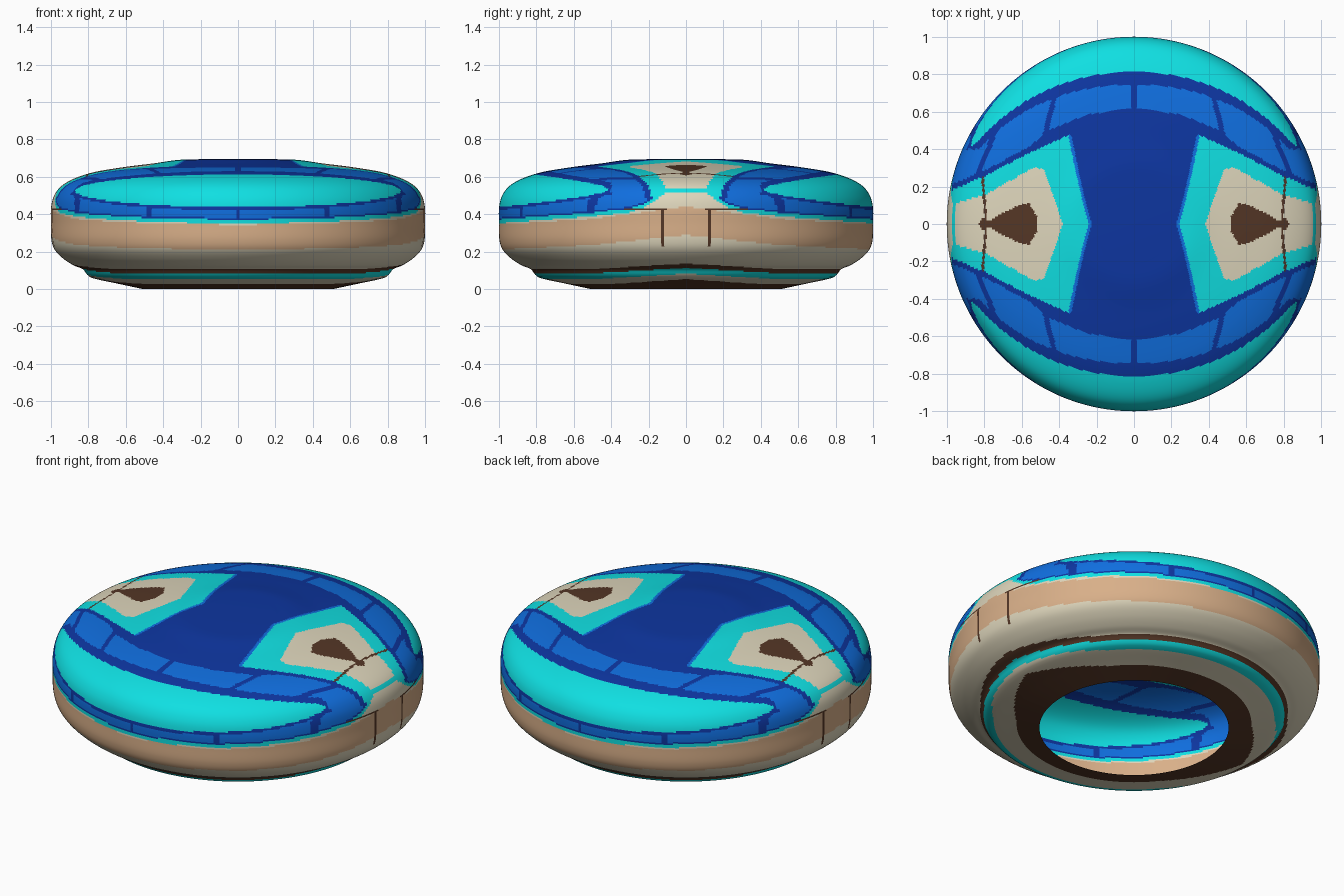
import bpy
import bmesh
import math
from mathutils import Vector

cube = bpy.data.objects.get("Cube")
if cube:
    bpy.data.objects.remove(cube, do_unlink=True)

# Flat colours
PALETTE = {
    "dark_blue": (0.004, 0.036, 0.35),
    "mid_blue": (0.005, 0.155, 0.73),
    "cyan": (0.005, 0.74, 0.76),
    "beige": (0.73, 0.67, 0.50),
    "tan": (0.69, 0.43, 0.25),
    "dark_brown": (0.089, 0.037, 0.019),
}
DARK, BLUE, CYAN, BEIGE, TAN, BROWN = range(len(PALETTE))


def make_material(name, rgb):
    mat = bpy.data.materials.new(name)
    mat.use_nodes = True
    colour = (*rgb, 1.0)
    mat.diffuse_color = colour
    bsdf = next(n for n in mat.node_tree.nodes if n.type == "BSDF_PRINCIPLED")
    bsdf.inputs["Base Color"].default_value = colour
    return mat


def lerp(points, t):
    """Piecewise linear curve through (t, value) points."""
    if t <= points[0][0]:
        return points[0][1]
    for (t0, v0), (t1, v1) in zip(points, points[1:]):
        if t <= t1:
            return v0 + (v1 - v0) * (t - t0) / (t1 - t0)
    return points[-1][1]


# Painted outlines: heights by depth, then half-depths by width
TAN_LOW = [(0, .29), (.5, .235), (1, .21)]
TAN_TOP = [(0, .44), (.15, .42), (.5, .375), (1, .345)]
BAND_LOW = [(.1, .54), (.17, .49), (.22, .455), (.3, .43), (.5, .408), (1, .372)]
PANEL = [(.35, .475), (.55, .385), (.78, .265), (1, .17)]
INNER = [(0, .62), (.25, .585), (.46, .5), (.55, .42), (.78, .295), (1, .2)]
DIAMOND = [(.38, 0), (.48, .29), (.53, .305), (.8, .155), (1, .1)]
SPOT = [(.52, .04), (.56, .11), (.62, .1), (.77, .02), (.81, .03), (.83, 0)]


def paint_base(r, y, z):
    if z < .07 and r < .63 + .13 * max(0, 1 - y / .4):
        return BROWN
    level = z - .03 * max(0, 1 - y / .5)
    if .083 < level < .106:
        return BROWN
    return CYAN if .052 < level <= .083 else BEIGE


def paint_panel(x, y, z):
    """Five-sided end panel with a spot and a thin cross line."""
    if .52 < x < .83 and y < lerp(SPOT, x):
        return BROWN
    if z > .5 and abs(x - .79 - .08 * y) < .007:
        return BROWN
    return BEIGE if x > .38 and y < lerp(DIAMOND, x) else CYAN


def paint(x, y, z):
    """Colour of a point; the pattern is mirrored in x and y."""
    r = math.hypot(x, y)
    x, y = abs(x), abs(y)
    if z < .2:
        return paint_base(r, y, z)
    # Side seams and the tan belt
    if x > .8 and abs(y - .13) < .006 and .22 < z < .42:
        return BROWN
    if x > .8 and .1 < y < .33 and abs(z - .43 + .03 * (y - .1)) < .004:
        return BROWN
    if z < lerp(TAN_LOW, y):
        return BEIGE
    if z < lerp(TAN_TOP, y):
        return TAN
    # Edge under the blue band
    low = lerp(BAND_LOW, y)
    if z < low - .02:
        return BEIGE
    if z < low:
        return CYAN
    # Cyan lens and its dark outline
    rise = z - .525
    if y > .4:
        if math.hypot(x / .87, rise / .088) < 1:
            return CYAN
        if math.hypot(x / .91, rise / .105) < 1:
            return DARK
    # End panels and their trim
    edge = .24 + .11 * (y / .47) ** .85
    if y < lerp(PANEL, x):
        if x > edge:
            return paint_panel(x, y, z)
        if x > edge - .016:
            return BLUE
    # Band cells between dark dividers
    if y < lerp(INNER, x) or z < low + .009:
        return DARK
    if z > .5:
        dividers = (0, .47 + (.5 - y) * .25, .78 + (.4 - y) * .4)
    else:
        dividers = (0, .47, .86)
    return DARK if any(abs(x - d) < .014 for d in dividers) else BLUE


# Lathe profile (radius, height), from the open base up to the flat top
PROFILE = [(.51, 0), (.65, .03), (.77, .056), (.805, .075), (.83, .106),
           (.88, .127), (.935, .163), (.98, .21), (.998, .265), (1, .35),
           (1, .43), (.985, .495), (.945, .55), (.87, .593), (.76, .627),
           (.6, .653), (.45, .672), (.32, .69), (.2, .694)]
SEGMENTS = 400
STEP = .009


def smooth_profile(points):
    """Catmull-Rom rings spaced evenly along the profile."""
    pts = [Vector(p) for p in points]
    pts = [2 * pts[0] - pts[1]] + pts + [2 * pts[-1] - pts[-2]]
    rings = []
    for a, b, c, d in zip(pts, pts[1:], pts[2:], pts[3:]):
        n = max(2, round((c - b).length / STEP))
        for i in range(n):
            t = i / n
            rings.append(b + .5 * t * ((c - a) + t * (2 * a - 5 * b + 4 * c - d
                                       + t * (3 * b - a - 3 * c + d))))
    return rings + [pts[-2]]


# Thin shell, open underneath
bm = bmesh.new()
angles = [math.tau * (i + .5) / SEGMENTS for i in range(SEGMENTS)]
loops = [[bm.verts.new((r * math.cos(a), r * math.sin(a), z)) for a in angles]
         for r, z in smooth_profile(PROFILE)]
for lower, upper in zip(loops, loops[1:]):
    for i in range(SEGMENTS):
        j = (i + 1) % SEGMENTS
        face = bm.faces.new((lower[i], lower[j], upper[j], upper[i]))
        face.material_index = paint(*face.calc_center_median())
bm.faces.new(loops[-1]).material_index = DARK

mesh = bpy.data.meshes.new("painted_shell")
bm.to_mesh(mesh)
bm.free()
for name, rgb in PALETTE.items():
    mesh.materials.append(make_material(name, rgb))
shell = bpy.data.objects.new("painted_shell", mesh)
bpy.context.collection.objects.link(shell)
bpy.context.view_layer.objects.active = shell
shell.select_set(True)
bpy.ops.object.shade_smooth_by_angle(angle=math.radians(40))
